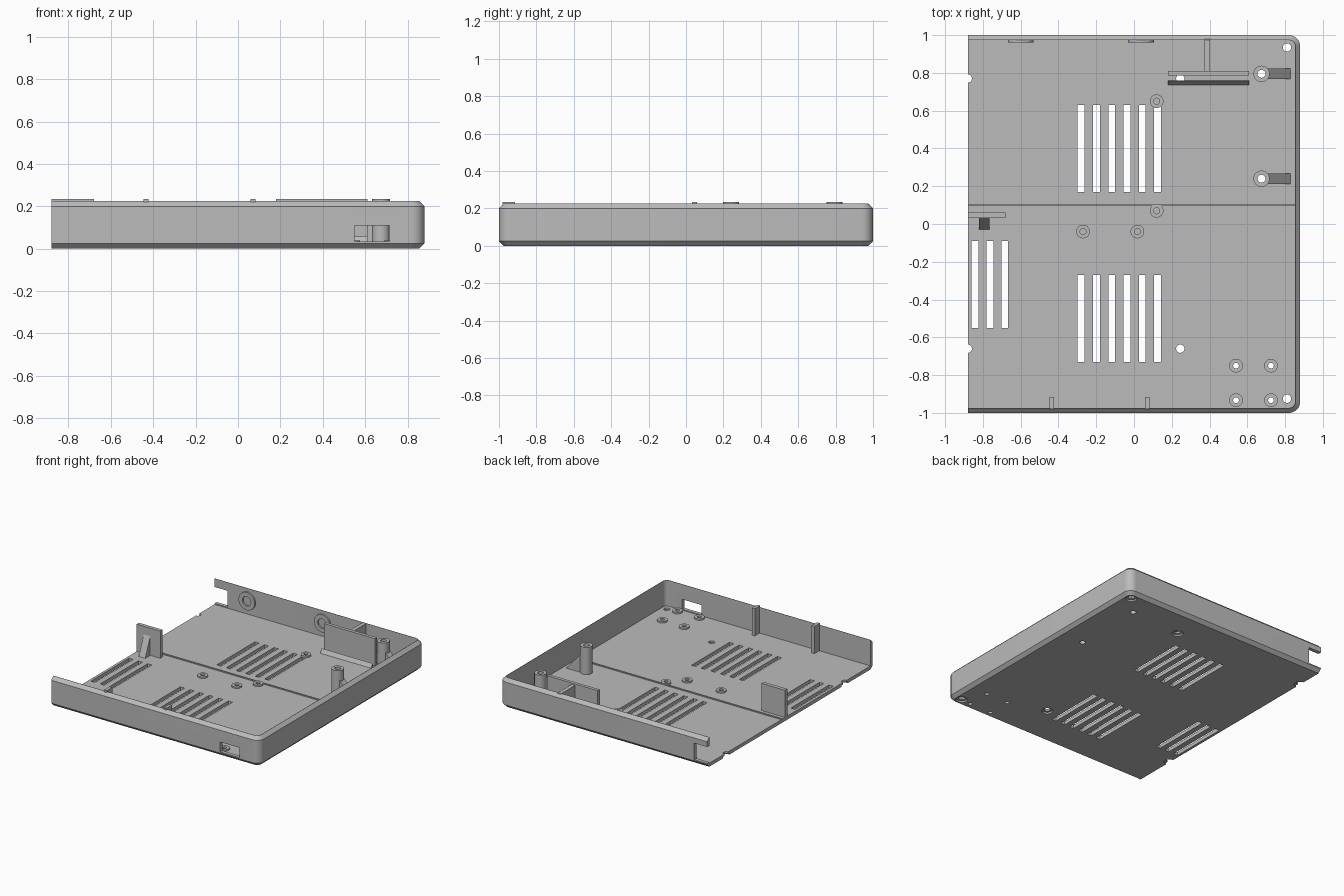
import bpy, bmesh, math
from mathutils import Vector

if "Cube" in bpy.data.objects:
    bpy.data.objects.remove(bpy.data.objects["Cube"], do_unlink=True)

grey = bpy.data.materials.new("plain grey plastic")
grey.use_nodes = True
grey.diffuse_color = (0.5, 0.5, 0.5, 1)
grey.node_tree.nodes["Principled BSDF"].inputs["Base Color"].default_value = (0.5, 0.5, 0.5, 1)

LEFT, RIGHT, SIDE = -0.88, 0.88, 1.0
WALL, FLOOR, TOP, LIP = 0.027, 0.027, 0.225, 0.235


def finish(bm, name):
    bmesh.ops.recalc_face_normals(bm, faces=bm.faces)
    mesh = bpy.data.meshes.new(name)
    bm.to_mesh(mesh)
    bm.free()
    mesh.materials.append(grey)
    ob = bpy.data.objects.new(name, mesh)
    bpy.context.collection.objects.link(ob)
    return ob


def loft(name, rings, closed=False):
    """Join rings of points; cap both ends, or close the loop."""
    bm = bmesh.new()
    rows = [[bm.verts.new(p) for p in ring] for ring in rings]
    n = len(rows[0])
    pairs = list(zip(rows, rows[1:])) + ([(rows[-1], rows[0])] if closed else [])
    for a, b in pairs:
        for i in range(n):
            j = (i + 1) % n
            bm.faces.new((a[i], a[j], b[j], b[i]))
    if not closed:
        bm.faces.new(rows[0])
        bm.faces.new(rows[-1])
    return finish(bm, name)


def box(name, x0, x1, y0, y1, z0, z1):
    return loft(name, [[(x0, y0, z), (x1, y0, z), (x1, y1, z), (x0, y1, z)] for z in (z0, z1)])


def circle(x, y, z, r, n=32):
    return [(x + r * math.cos(2 * math.pi * i / n), y + r * math.sin(2 * math.pi * i / n), z)
            for i in range(n)]


def cylinder(name, x, y, r, z0, z1):
    return loft(name, [circle(x, y, z0, r), circle(x, y, z1, r)])


def tube(name, x, y, outer, inner, z0, z1):
    ob = loft(name, [circle(x, y, z, r) for r, z in
                     ((outer, z0), (outer, z1), (inner, z1), (inner, z0))], closed=True)
    smooth(ob)
    return ob


def smooth(ob):
    bpy.ops.object.select_all(action='DESELECT')
    bpy.context.view_layer.objects.active = ob
    ob.select_set(True)
    bpy.ops.object.shade_smooth_by_angle(angle=math.radians(25))


def outline(inset, z, left=LEFT):
    """Plan of the tray: square at the open end, rounded at the closed end."""
    x, y, r = RIGHT - inset, SIDE - inset, 0.06 - inset
    pts = [(left, y, z), (left, -y, z)]
    for cy, start in ((-y + r, -90), (y - r, 0)):
        for k in range(9):
            a = math.radians(start + k * 90 / 8)
            pts.append((x - r + r * math.cos(a), cy + r * math.sin(a), z))
    return pts


# Tray shell with bevelled rims
tray = loft("tray_shell", [outline(0.025, 0), outline(0, 0.025), outline(0, 0.2), outline(0.025, TOP)])
cutters = [loft("cavity_cutter", [outline(WALL, FLOOR, LEFT - 0.2), outline(WALL, 0.5, LEFT - 0.2)])]

# Vent slots
for i in range(6):
    x = -0.28 + i * 0.081
    for y in (-0.5, 0.4):
        cutters.append(box("slot_cutter", x - 0.018, x + 0.018, y - 0.23, y + 0.23, -0.1, 0.1))
for x in (-0.842, -0.763, -0.684):
    cutters.append(box("slot_cutter", x - 0.018, x + 0.018, -0.55, -0.09, -0.1, 0.1))

# Screw holes with counterbores underneath
for x, y in ((0.81, 0.935), (0.81, -0.925), (0.245, 0.77), (0.245, -0.66), (LEFT, 0.77), (LEFT, -0.66)):
    bore = [(0.04, -0.1), (0.04, 0.012), (0.022, 0.0121), (0.022, 0.1)]
    cutters.append(loft("bore_cutter", [circle(x, y, z, r) for r, z in bore]))

# Port opening in the front wall, notch at the open end of the back wall
cutters.append(box("port_cutter", 0.55, 0.715, -1.1, -0.9, 0.034, 0.11))
cutters.append(box("notch_cutter", -1.0, -0.77, 0.9, 1.1, 0.034, 0.16))

# Small through holes with raised washers
for x in (0.54, 0.725):
    for y in (-0.75, -0.933):
        cutters.append(cylinder("hole_cutter", x, y, 0.015, -0.1, 0.1))
        tube("corner_washer", x, y, 0.036, 0.015, FLOOR - 0.005, FLOOR + 0.012)

# Standoffs with sloped gussets
for y in (0.795, 0.24):
    x = 0.675
    cutters.append(cylinder("hole_cutter", x, y, 0.021, -0.1, 0.1))
    tube("standoff", x, y, 0.043, 0.021, FLOOR - 0.005, LIP)
    loft("standoff_gusset", [[(x + 0.035, v, FLOOR - 0.002), (0.83, v, FLOOR - 0.002),
                              (x + 0.035, v, 0.16)] for v in (y - 0.027, y + 0.027)])

# Cut everything out of the shell
for cutter in cutters:
    mod = tray.modifiers.new("cut", 'BOOLEAN')
    mod.object, mod.operation, mod.solver = cutter, 'DIFFERENCE', 'EXACT'
    bpy.context.view_layer.objects.active = tray
    bpy.ops.object.modifier_apply(modifier=mod.name)
    bpy.data.objects.remove(cutter, do_unlink=True)
smooth(tray)

# Blind washers on the floor
for x, y in ((0.12, 0.65), (0.12, 0.07), (-0.27, -0.04), (0.018, -0.04)):
    tube("floor_washer", x, y, 0.036, 0.016, FLOOR - 0.005, FLOOR + 0.012)

# Low rib across the floor
box("floor_rib", LEFT, RIGHT - 0.02, 0.095, 0.105, FLOOR - 0.005, FLOOR + 0.008)

# Upright plate at the open end, with its gusset
box("side_plate", LEFT, -0.68, 0.032, 0.06, FLOOR - 0.005, LIP)
loft("side_plate_gusset", [[(x, 0.035, FLOOR - 0.002), (x, -0.03, FLOOR - 0.002), (x, 0.035, 0.18)]
                           for x in (-0.82, -0.765)])

# Upright plate near the back wall, with its brace and sloped ledge
box("back_plate", 0.18, 0.61, 0.785, 0.81, FLOOR - 0.005, LIP)
box("back_plate_brace", 0.373, 0.403, 0.80, 0.98, FLOOR - 0.005, LIP - 0.012)
loft("back_plate_ledge", [[(x, 0.735, FLOOR - 0.002), (x, 0.755, FLOOR + 0.03), (x, 0.76, FLOOR - 0.002)]
                          for x in (0.18, 0.61)])

# Ribs on the inside of the front wall
for x in (-0.435, 0.07):
    box("front_wall_rib", x - 0.012, x + 0.012, -0.98, -0.915, FLOOR - 0.005, LIP)

# Rings on the inside of the back wall
for x in (-0.6, 0.037):
    ring = tube("back_wall_ring", 0, 0, 0.068, 0.036, 0, 0.02)
    ring.rotation_euler = (math.pi / 2, 0, 0)
    ring.location = Vector((x, 0.98, 0.13))
